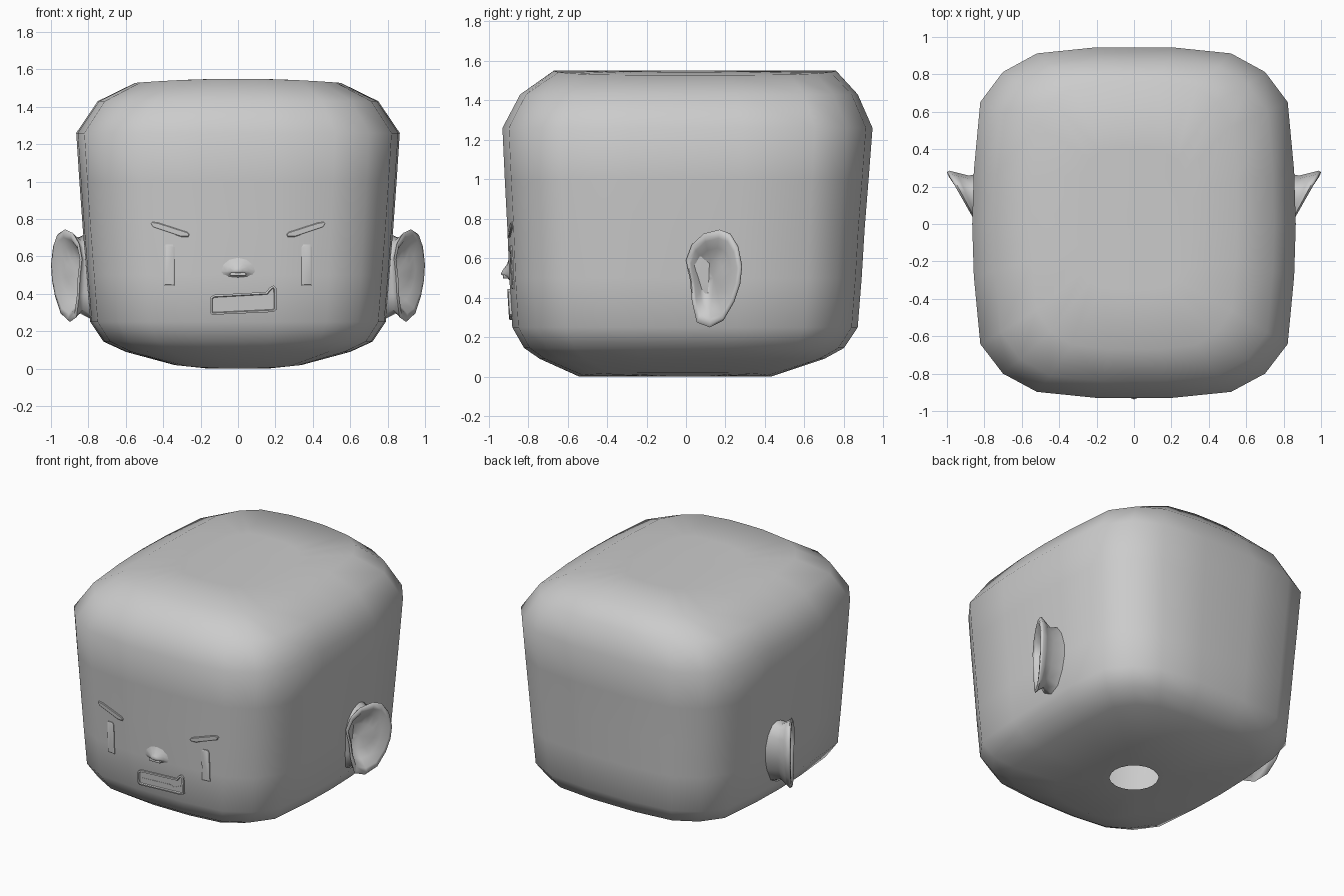
import bpy, bmesh, math
from mathutils import Vector
from mathutils.bvhtree import BVHTree

if "Cube" in bpy.data.objects:
    bpy.data.objects.remove(bpy.data.objects["Cube"])

grey = bpy.data.materials.new("plain grey")
grey.diffuse_color = (0.6, 0.6, 0.6, 1)
grey.use_nodes = True
grey.node_tree.nodes["Principled BSDF"].inputs["Base Color"].default_value = grey.diffuse_color


def finish(bm, name, angle=70):
    bmesh.ops.recalc_face_normals(bm, faces=bm.faces)
    me = bpy.data.meshes.new(name)
    bm.to_mesh(me)
    bm.free()
    me.materials.append(grey)
    ob = bpy.data.objects.new(name, me)
    bpy.context.collection.objects.link(ob)
    bpy.context.view_layer.objects.active = ob
    ob.select_set(True)
    bpy.ops.object.shade_smooth_by_angle(angle=math.radians(angle))
    ob.select_set(False)
    return ob


def loft(bm, rings, cap_last=None):
    rows = [[bm.verts.new(p) for p in r] for r in rings]
    n = len(rows[0])
    for a, b in zip(rows, rows[1:]):
        for i in range(n):
            j = (i + 1) % n
            bm.faces.new((a[i], a[j], b[j], b[i]))
    if cap_last is not None:
        c = bm.verts.new(cap_last)
        for i in range(n):
            bm.faces.new((rows[-1][i], rows[-1][(i + 1) % n], c))


# head: rounded box section, lofted upwards from the open neck hole
quarter = [(0, 1), (.23, 1), (.60, .965), (.81, .86), (.95, .69), (.99, .3), (1, 0)]
section = quarter + [(u, -v) for u, v in quarter[-2::-1]]
section += [(-u, v) for u, v in section[-2:0:-1]]
levels = [(.09, .60, .74, .70), (.145, .72, .82, .80), (.25, .79, .88, .87),
          (.50, .81, .895, .89), (.75, .83, .905, .905), (1.0, .848, .918, .925),
          (1.26, .865, .93, .945), (1.43, .75, .84, .87)]


def ring(w, front, back, height):
    pts = []
    for u, v in section:
        x, y = u * w, v * (back if v > 0 else front)
        pts.append((x, y, height(x)))
    return pts


def floor_z(x):
    return .17 * x * x


def crown_z(x):
    return 1.55 - .073 * x * x


neck = []
for u, v in section:
    d = Vector((u, v)).normalized() * .155
    neck.append((d.x, d.y, 0))
rings = [neck, ring(.34, .54, .43, floor_z)]
rings += [ring(w, f, b, lambda x, z=z: z) for z, w, f, b in levels]
rings += [ring(.55, .67, .76, crown_z), ring(.28, .35, .40, crown_z)]
bm = bmesh.new()
loft(bm, rings, (0, 0, 1.55))
surface = BVHTree.FromBMesh(bm)
finish(bm, "head", 80)


def face_y(x, z):
    return surface.ray_cast(Vector((x, -3, z)), Vector((0, 1, 0)))[0].y


# raised face details: an outline inset in steps, each step at its own height
def plate(name, outline, steps, lift0=-.004):
    bm = bmesh.new()
    f = bm.faces.new([bm.verts.new((x, 0, z)) for x, z in outline])
    lift = {v: lift0 for v in f.verts}
    for inset, h in steps:
        bmesh.ops.inset_individual(bm, faces=[f], thickness=inset)
        for v in f.verts:
            lift[v] = h
    for v in bm.verts:
        v.co.y = face_y(v.co.x, v.co.z) - lift[v]
    finish(bm, name, 30)


eye = [(.34, .445), (.395, .445), (.395, .65), (.385, .665), (.35, .665), (.34, .65)]
brow = [(.265, .705), (.305, .705), (.455, .755), (.468, .775), (.46, .785),
        (.425, .78), (.27, .73), (.26, .718)]
for side, s in (("left", -1), ("right", 1)):
    plate(side + "_eye", [(x * s, z) for x, z in eye], [(.002, .006), (.006, .009)])
    plate(side + "_eyebrow", [(x * s, z) for x, z in brow], [(.002, .006), (.004, .009)])

# mouth: raised lip around a sunken row of teeth, split by a thin ridge
mouth = [(-.15, .30), (-.14, .288), (.19, .303), (.205, .315), (.205, .43),
         (.19, .445), (.17, .435), (.15, .41), (-.13, .395), (-.15, .38)]
plate("mouth", mouth, [(.003, .012), (.011, .014), (.004, .004)])
plate("teeth_line", [(-.12, .335), (.10, .346), (.13, .335), (.18, .36), (.18, .366),
                     (.13, .342), (.10, .353), (-.12, .342)], [(.001, .006)])

# nose: soft bump with a small nostril bar
bm = bmesh.new()
rows = []
for k, lift in ((1, -.003), (.6, .010), (.25, .032)):
    row = []
    for i in range(12):
        a = math.tau * i / 12
        x = .10 * k * math.cos(a)
        z = .52 + (.08 if math.sin(a) > 0 else .035) * k * math.sin(a)
        row.append((x, face_y(x, z) - lift, z))
    rows.append(row)
loft(bm, rows, (0, face_y(0, .52) - .042, .52))
finish(bm, "nose", 80)
plate("nostril_bar", [(-.04, .497), (.04, .497), (.043, .505), (.037, .515),
                      (-.037, .515), (-.043, .505)], [(.002, .030), (.004, .032)])

# ears: tilted cups, each lofted from the head to the rim and into the hollow
rim = [(.17, .745), (.225, .725), (.265, .66), (.285, .56), (.275, .47), (.245, .38),
       (.19, .285), (.12, .25), (.055, .275), (.03, .38), (.02, .49), (.0, .59),
       (.03, .67), (.09, .725)]
cy, cz = .14, .50
for side, s in (("left", -1), ("right", 1)):
    def ear_ring(k, depth, blend=1.0):
        pts = []
        for y, z in rim:
            x = .862 + (y - .03) * .54
            x = .79 + blend * (x - .79) - depth
            pts.append((s * x, cy + k * (y - cy), cz + k * (z - cz)))
        return pts
    bm = bmesh.new()
    loft(bm, [ear_ring(.95, .01, 0), ear_ring(.82, 0, .45), ear_ring(.93, 0, .75),
              ear_ring(1, .012), ear_ring(.95, 0), ear_ring(.82, .006),
              ear_ring(.62, .05), ear_ring(.35, .075)], (s * .84, cy, cz))
    finish(bm, side + "_ear", 80)
